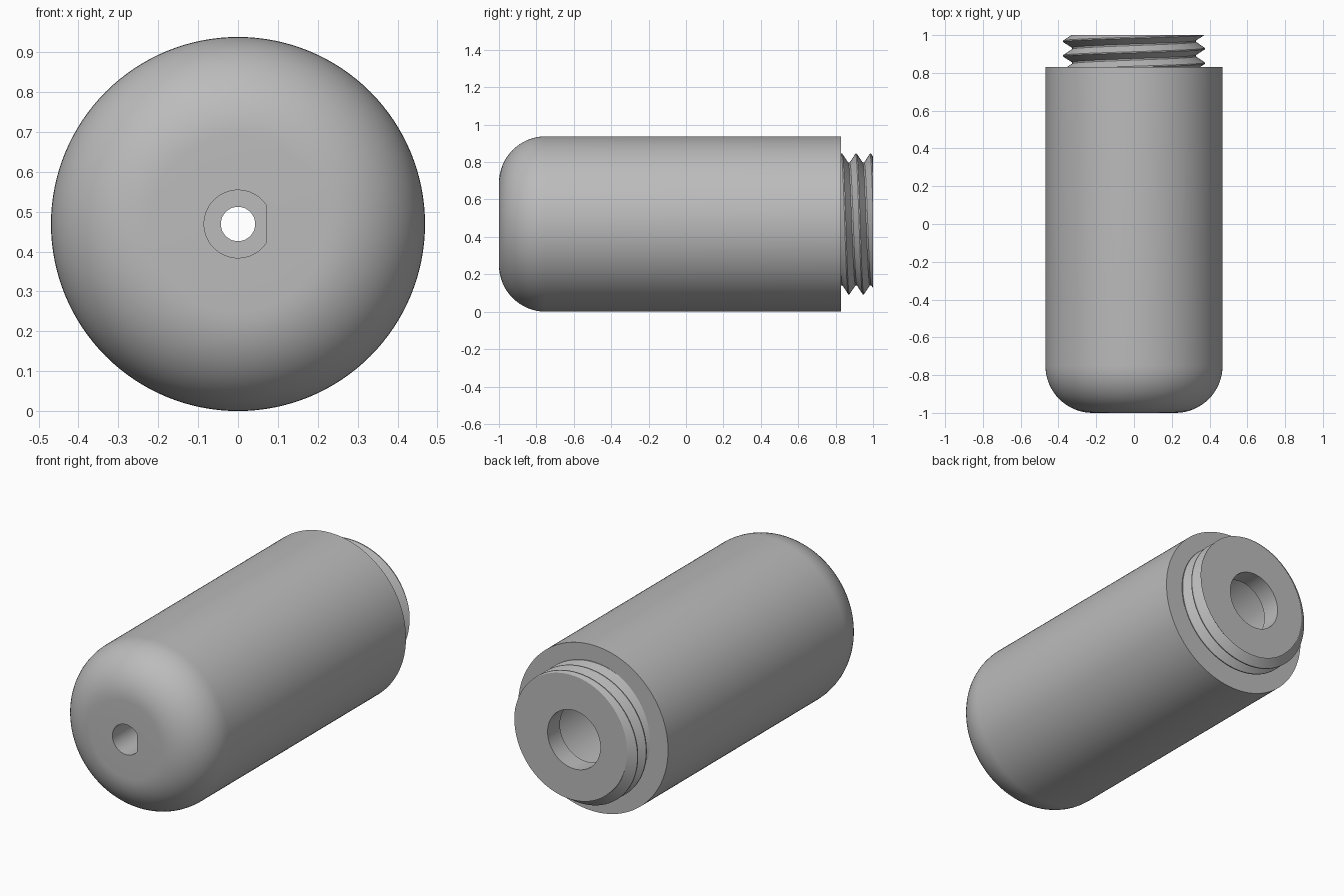
import bpy, bmesh, math

if "Cube" in bpy.data.objects:
    bpy.data.objects.remove(bpy.data.objects["Cube"], do_unlink=True)

R = 0.469            # body radius, also height of the long axis
SHOULDER = 0.83      # where the body meets the threaded neck
BORE = 0.165
PITCH = 0.077
SEG = 128

grey = bpy.data.materials.new("plain grey")
grey.use_nodes = True
colour = (0.5, 0.5, 0.5, 1)
grey.diffuse_color = colour
grey.node_tree.nodes["Principled BSDF"].inputs["Base Color"].default_value = colour


def polar(r, a, y):
    return (r * math.cos(a), y, r * math.sin(a))


def finish(name, bm):
    bmesh.ops.recalc_face_normals(bm, faces=bm.faces)
    mesh = bpy.data.meshes.new(name)
    bm.to_mesh(mesh)
    bm.free()
    obj = bpy.data.objects.new(name, mesh)
    bpy.context.collection.objects.link(obj)
    obj.location.z = R
    mesh.materials.append(grey)
    return obj


def smooth(obj):
    bpy.ops.object.select_all(action='DESELECT')
    obj.select_set(True)
    bpy.context.view_layer.objects.active = obj
    bpy.ops.object.shade_smooth_by_angle(angle=math.radians(25))


# Body: closed turned profile with rounded front, hollow inside and neck core
fillet = 0.25
profile = []
for i in range(17):
    a = math.pi / 2 * i / 16
    profile.append((R - fillet + fillet * math.sin(a), fillet - 1 - fillet * math.cos(a)))
profile += [(R, SHOULDER), (0.3, SHOULDER), (0.3, 0.995), (BORE, 0.995),
            (BORE, 0.89), (0.28, 0.89), (0.28, -0.6), (0.043, -0.6), (0.043, -1)]
bm = bmesh.new()
rings = [[bm.verts.new(polar(r, math.tau * s / SEG, y)) for s in range(SEG)] for r, y in profile]
for k, ring in enumerate(rings):
    nxt = rings[(k + 1) % len(rings)]
    for s in range(SEG):
        t = (s + 1) % SEG
        bm.faces.new((ring[s], ring[t], nxt[t], nxt[s]))
body = finish("body", bm)

# D-shaped pocket cut into the front
flat = math.acos(0.07 / 0.085)
bm = bmesh.new()
outline = [bm.verts.new(polar(0.085, flat + (math.tau - 2 * flat) * i / 48, -1.1)) for i in range(49)]
face = bm.faces.new(outline)
ext = bmesh.ops.extrude_face_region(bm, geom=[face])
for v in ext["geom"]:
    if isinstance(v, bmesh.types.BMVert):
        v.co.y = -0.7
cutter = finish("pocket_cutter", bm)
cutter.hide_render = True
mod = body.modifiers.new("pocket", 'BOOLEAN')
mod.operation = 'DIFFERENCE'
mod.solver = 'EXACT'
mod.object = cutter
bpy.context.view_layer.objects.active = body
bpy.ops.object.modifier_apply(modifier=mod.name)
bpy.data.objects.remove(cutter, do_unlink=True)
smooth(body)

# Thread: right-handed helical strip, trimmed level at both ends
section = [(0.0, 0.328), (0.1, 0.328), (0.5, 0.376), (0.58, 0.376)]
turns = 5
start = 0.89 - 0.54 * PITCH - 2 * PITCH
bm = bmesh.new()
rows = []
for i in range(turns * SEG + 1):
    a = math.pi - math.tau * i / SEG
    rows.append([bm.verts.new(polar(r, a, start + PITCH * (i / SEG + p))) for p, r in section])
for i in range(len(rows) - 1):
    a, b = list(rows[i]), list(rows[i + 1])
    if i + 1 + SEG < len(rows):
        a.append(rows[i + SEG][0])
        b.append(rows[i + 1 + SEG][0])
    for j in range(len(a) - 1):
        bm.faces.new((a[j], a[j + 1], b[j + 1], b[j]))
for level, outward in ((1, 1), (SHOULDER - 0.01, -1)):
    bmesh.ops.bisect_plane(bm, geom=bm.verts[:] + bm.edges[:] + bm.faces[:], dist=1e-6,
                           plane_co=(0, level, 0), plane_no=(0, outward, 0), clear_outer=True)
bmesh.ops.remove_doubles(bm, verts=bm.verts, dist=1e-5)

# Flat end of the neck with the round opening
rim = [e for e in bm.edges if e.is_boundary and all(v.co.y > 0.9999 for v in e.verts)]
outer = [bm.verts.new(polar(BORE, math.tau * s / SEG, 1)) for s in range(SEG)]
inner = [bm.verts.new(polar(BORE, math.tau * s / SEG, 0.99)) for s in range(SEG)]
for s in range(SEG):
    t = (s + 1) % SEG
    rim.append(bm.edges.new((outer[s], outer[t])))
    bm.faces.new((outer[s], outer[t], inner[t], inner[s]))
bmesh.ops.triangle_fill(bm, edges=rim, use_beauty=True, normal=(0, 1, 0))
smooth(finish("threaded_neck", bm))
